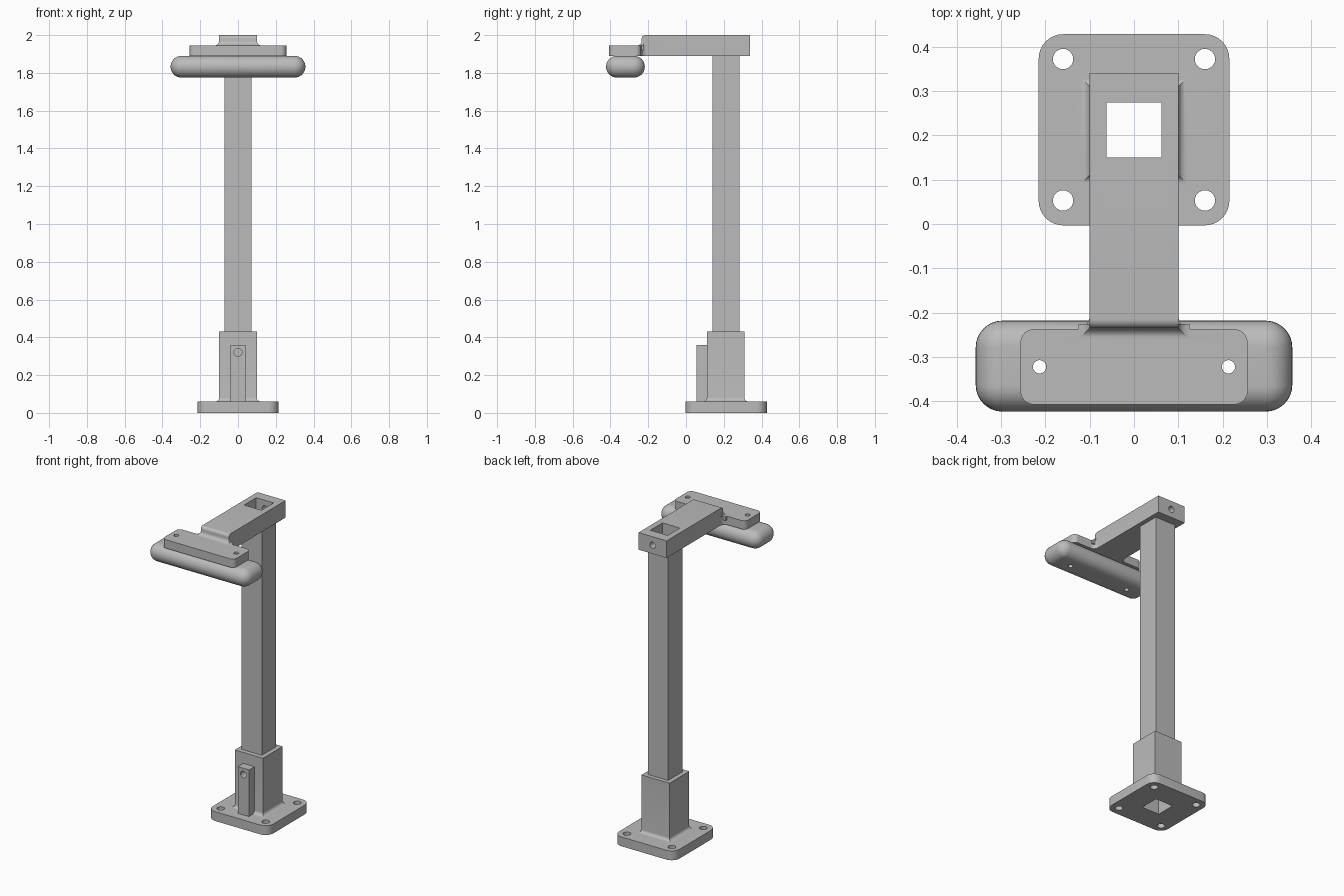
import bpy, bmesh, math
from mathutils import Matrix, Vector

if "Cube" in bpy.data.objects:
    bpy.data.objects.remove(bpy.data.objects["Cube"], do_unlink=True)

grey = bpy.data.materials.new("plain grey")
grey.use_nodes = True
colour = (0.5, 0.5, 0.5, 1)
grey.diffuse_color = colour
grey.node_tree.nodes["Principled BSDF"].inputs["Base Color"].default_value = colour


def arc(cx, cy, r, a0, a1, n=8):
    steps = [math.radians(a0 + (a1 - a0) * i / n) for i in range(n + 1)]
    return [(cx + r * math.cos(a), cy + r * math.sin(a)) for a in steps]


def rect(x0, x1, y0, y1):
    return [(x0, y0), (x1, y0), (x1, y1), (x0, y1)]


def round_rect(x0, x1, y0, y1, r):
    return (arc(x1 - r, y0 + r, r, -90, 0) + arc(x1 - r, y1 - r, r, 0, 90)
            + arc(x0 + r, y1 - r, r, 90, 180) + arc(x0 + r, y0 + r, r, 180, 270))


def loft(name, sections):
    """Skin a stack of (outline, height) sections and cap both ends."""
    bm = bmesh.new()
    rings = [[bm.verts.new((x, y, z)) for x, y in pts] for pts, z in sections]
    n = len(rings[0])
    for low, high in zip(rings, rings[1:]):
        for i in range(n):
            j = (i + 1) % n
            bm.faces.new((low[i], low[j], high[j], high[i]))
    bm.faces.new(rings[0][::-1])
    bm.faces.new(rings[-1])
    bmesh.ops.recalc_face_normals(bm, faces=bm.faces)
    mesh = bpy.data.meshes.new(name)
    bm.to_mesh(mesh)
    bm.free()
    mesh.materials.append(grey)
    ob = bpy.data.objects.new(name, mesh)
    bpy.context.collection.objects.link(ob)
    return ob


def prism(name, outline, z0, z1):
    return loft(name, [(outline, z0), (outline, z1)])


def drill(x, y, z, r, depth, along_y=False):
    ob = prism("drill", arc(0, 0, r, 0, 345, 23), -depth / 2, depth / 2)
    turn = Matrix.Rotation(math.pi / 2, 4, "X") if along_y else Matrix.Identity(4)
    ob.data.transform(Matrix.Translation(Vector((x, y, z))) @ turn)
    return ob


def combine(ob, others, operation):
    """Merge or cut with helper shapes, then remove the helpers."""
    for other in others:
        mod = ob.modifiers.new("combine", "BOOLEAN")
        mod.operation, mod.solver, mod.object = operation, "EXACT", other
        other.hide_render = True
        bpy.context.view_layer.update()
        done = ob.evaluated_get(bpy.context.evaluated_depsgraph_get())
        mesh = bpy.data.meshes.new_from_object(done)
        ob.modifiers.clear()
        ob.data = mesh
        bpy.data.objects.remove(other, do_unlink=True)


def flare(r, n=6):
    """Concave fillet steps as (outward offset, height)."""
    angles = [math.pi / 2 * i / n for i in range(n + 1)]
    return [(r * (1 - math.sin(a)), r * (1 - math.cos(a))) for a in angles]


SIDES = (-1, 1)
BORE = rect(-0.062, 0.062, 0.15, 0.274)
TUBE = rect(-0.072, 0.072, 0.14, 0.284)

# Floor plate with filleted socket and front tab
base = prism("base_socket", round_rect(-0.215, 0.215, -0.003, 0.428, 0.055), 0, 0.06)
walls = [(rect(-0.1, 0.1, 0.11, 0.31), 0.03)]
walls = [(rect(-0.12, 0.12, 0.09, 0.33), 0.03)]
walls += [(rect(-0.1 - d, 0.1 + d, 0.11 - d, 0.31 + d), 0.06 + h) for d, h in flare(0.02)]
walls += [(rect(-0.1, 0.1, 0.11, 0.31), 0.43)]
combine(base, [loft("socket", walls),
               prism("tab", rect(-0.04, 0.04, 0.055, 0.15), 0.04, 0.36)], "UNION")
combine(base, [prism("pocket", TUBE, 0.06, 0.6), prism("bore", BORE, -0.1, 0.2),
               drill(0, 0.09, 0.32, 0.021, 0.12, True)]
        + [drill(x * 0.16, y, 0.03, 0.023, 0.2) for x in SIDES for y in (0.053, 0.372)],
        "DIFFERENCE")

# Hollow square post
post = prism("post", TUBE, 0.06, 1.89)
combine(post, [prism("bore", BORE, 0, 2.1)], "DIFFERENCE")

# Top arm: side profile with a rounded front edge, turned to run across x
profile = [(0.34, 1.89), (0.34, 2.0)] + arc(-0.215, 1.98, 0.02, 90, 180) + [(-0.235, 1.89)]
arm = prism("top_arm", profile, -0.1, 0.1)
arm.data.transform(Matrix(((0, 0, 1, 0), (1, 0, 0, 0), (0, 1, 0, 0), (0, 0, 0, 1))))

# Mounting plate blending into the arm
half = (arc(0.226, -0.377, 0.03, -90, 0) + arc(0.226, -0.267, 0.03, 0, 90)
        + arc(0.13, -0.207, 0.03, -90, -180))
plate = prism("plate", half + [(-x, y) for x, y in reversed(half)], 1.89, 1.945)
foot = [(rect(-0.125, 0.125, -0.26, -0.225), 1.92)]
foot += [(rect(-0.1 - d, 0.1 + d, -0.235 - d, -0.225), 1.945 + h) for d, h in flare(0.025)]
combine(arm, [plate, loft("foot", foot)], "UNION")
combine(arm, [prism("bore", BORE, 1.8, 2.1), drill(0, 0.32, 1.945, 0.02, 0.14, True)]
        + [drill(x * 0.213, -0.322, 1.92, 0.015, 0.2) for x in SIDES], "DIFFERENCE")

# Fully rounded pad under the plate
r = 0.0575
layers = []
for i in range(17):
    a = math.pi * (i / 16 - 0.5)
    d = r * (1 - math.cos(a))
    layers.append((round_rect(-0.357 + d, 0.357 - d, -0.423 + d, -0.218 - d, 0.06 - d),
                   1.8325 + r * math.sin(a)))
pad = loft("rounded_pad", layers)
combine(pad, [drill(x * 0.213, -0.322, 1.83, 0.015, 0.3) for x in SIDES], "DIFFERENCE")

# Smooth the curved faces, keep the hard edges
for ob in (base, post, arm, pad):
    bpy.ops.object.select_all(action="DESELECT")
    ob.select_set(True)
    bpy.context.view_layer.objects.active = ob
    bpy.ops.object.shade_smooth_by_angle(angle=math.radians(30))
